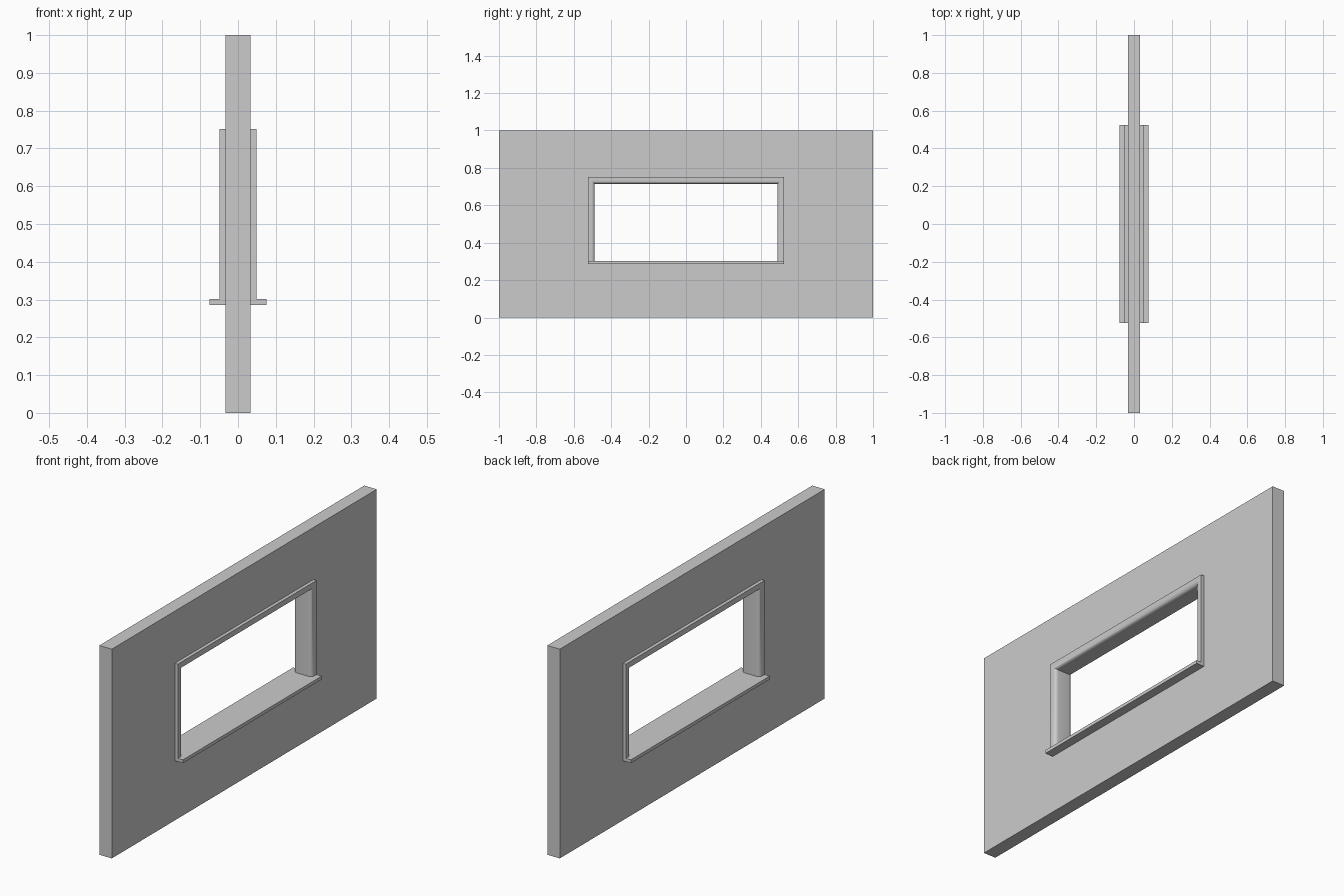
import bpy, bmesh, math

if "Cube" in bpy.data.objects:
    bpy.data.objects.remove(bpy.data.objects["Cube"])


def loft(name, rings, cyclic, smooth=False):
    """Skin matching closed cross-sections; cap both ends if not cyclic."""
    bm = bmesh.new()
    vs = [[bm.verts.new(p) for p in r] for r in rings]
    n = len(rings[0])
    for i in range(len(vs) if cyclic else len(vs) - 1):
        a, b = vs[i], vs[(i + 1) % len(vs)]
        for k in range(n):
            bm.faces.new((a[k], a[(k + 1) % n], b[(k + 1) % n], b[k]))
    if not cyclic:
        bm.faces.new(vs[0])
        bm.faces.new(vs[-1])
    bmesh.ops.recalc_face_normals(bm, faces=bm.faces)
    me = bpy.data.meshes.new(name)
    bm.to_mesh(me)
    bm.free()
    ob = bpy.data.objects.new(name, me)
    bpy.context.collection.objects.link(ob)
    if smooth:
        bpy.ops.object.select_all(action='DESELECT')
        ob.select_set(True)
        bpy.context.view_layer.objects.active = ob
        bpy.ops.object.shade_smooth_by_angle(angle=math.radians(35))
    return ob


# wall slab with a rectangular opening
W = 0.033
corners = [((-1, 0), (-0.51, 0.293)), ((-1, 1), (-0.51, 0.735)),
           ((1, 1), (0.51, 0.735)), ((1, 0), (0.51, 0.293))]
loft("wall", [[(-W, *o), (W, *o), (W, *i), (-W, *i)] for o, i in corners], True)

# window trim: profile (x, inset) with rounded inner edges, swept over jambs and head
D, T, R, N = 0.049, 0.036, 0.018, 6
arc = [(R * math.cos(a), R * math.sin(a))
       for a in (math.pi / 2 * k / N for k in range(N + 1))]
right = [(D - R + c, T - R + s) for c, s in arc]
profile = [(-D, 0), (D, 0)] + right + [(-x, t) for x, t in reversed(right)]
Y, TOP, SILL = 0.524, 0.751, 0.301
path = [(-1, SILL, 0), (-1, TOP, -1), (1, TOP, -1), (1, SILL, 0)]
loft("window_trim", [[(x, s * (Y - t), z + dz * t) for x, t in profile]
                     for s, z, dz in path], False, smooth=True)

# sill board passing through the wall
loft("window_sill", [[(-0.076, y, 0.285), (0.076, y, 0.285),
                      (0.076, y, SILL), (-0.076, y, SILL)] for y in (-Y, Y)], False)
